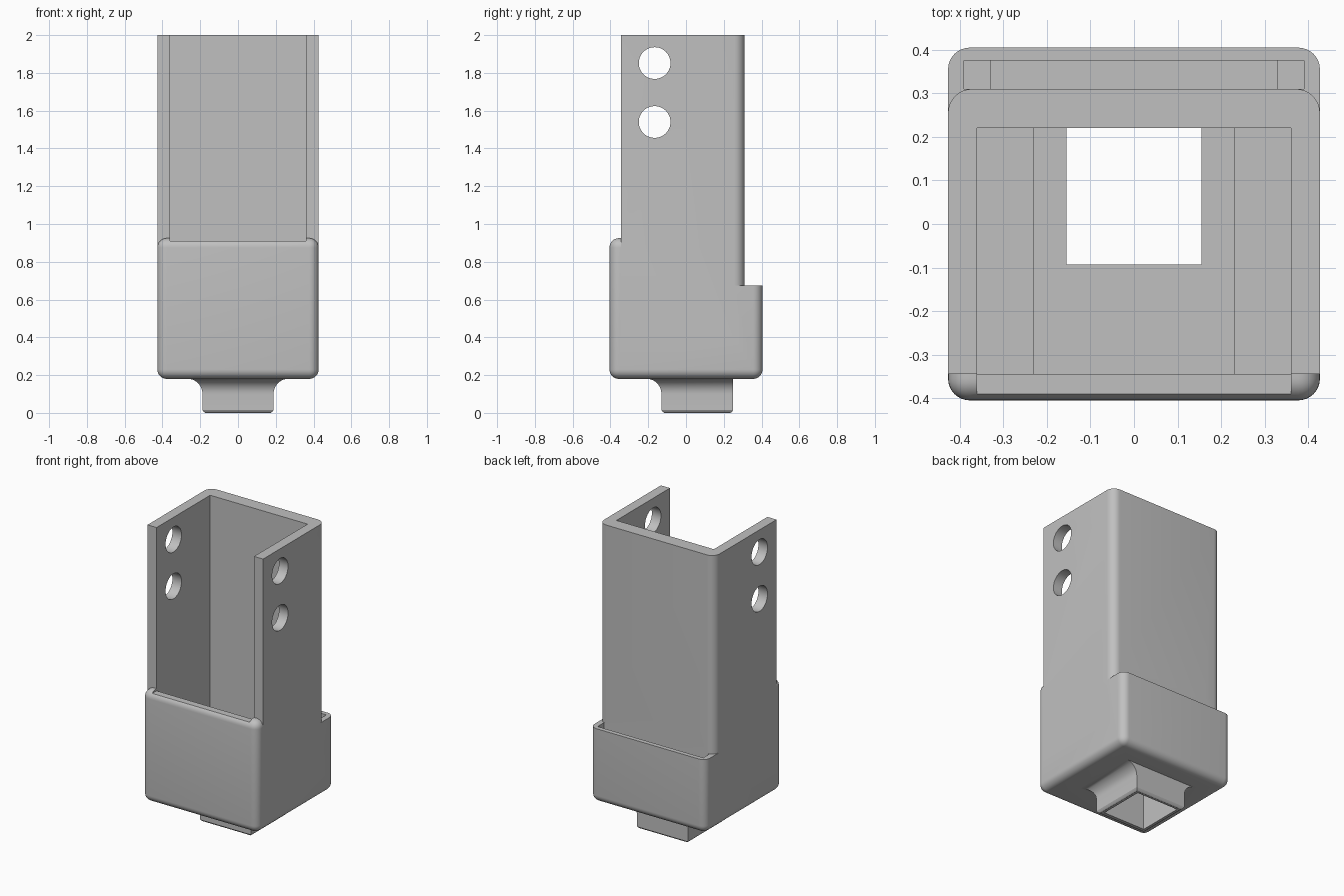
import bpy, bmesh, math
from mathutils import Matrix, Vector

cube = bpy.data.objects.get("Cube")
if cube:
    bpy.data.objects.remove(cube, do_unlink=True)

grey = bpy.data.materials.new("light grey plastic")
grey.use_nodes = True
colour = (0.53, 0.53, 0.53, 1)
grey.diffuse_color = colour
grey.node_tree.nodes["Principled BSDF"].inputs["Base Color"].default_value = colour


def finish(bm, name):
    bmesh.ops.recalc_face_normals(bm, faces=bm.faces)
    mesh = bpy.data.meshes.new(name)
    bm.to_mesh(mesh)
    bm.free()
    mesh.materials.append(grey)
    obj = bpy.data.objects.new(name, mesh)
    bpy.context.collection.objects.link(obj)
    return obj


def box(name, lo, hi, radius=0, pick=lambda edge: True):
    """Box between two corners, with the picked edges rounded."""
    lo, hi = Vector(lo), Vector(hi)
    bm = bmesh.new()
    bmesh.ops.create_cube(bm, size=1)
    for v in bm.verts:
        v.co = (lo + hi) / 2 + v.co * (hi - lo)
    if radius:
        bmesh.ops.bevel(bm, geom=[e for e in bm.edges if pick(e)], offset=radius,
                        segments=8, profile=0.5, affect='EDGES')
    return finish(bm, name)


def combine(target, tool, operation):
    mod = target.modifiers.new("combine", 'BOOLEAN')
    mod.operation = operation
    mod.solver = 'EXACT'
    mod.object = tool
    bpy.context.view_layer.objects.active = target
    bpy.ops.object.modifier_apply(modifier=mod.name)
    bpy.data.objects.remove(tool, do_unlink=True)


def cut(lo, hi):
    combine(body, box("cutter", lo, hi), 'DIFFERENCE')


W = 0.427        # half width
WALL = 0.36      # half width of the channel
FRONT, BACK = -0.345, 0.31

# Rounded lower housing, lowered at the back
body = box("holder_body", (-W, -0.405, 0.18), (W, 0.405, 0.925), 0.05)
cut((-1, 0.2, 0.675), (1, 1, 1.2))

# Tall upright with rounded back corners
upright = box("upright", (-W, FRONT, 0.4), (W, BACK, 2), 0.055,
              lambda e: all(v.co.y > 0 for v in e.verts)
              and abs(e.verts[0].co.z - e.verts[1].co.z) > 1)
combine(body, upright, 'UNION')

# Flared square spout, straight at the back
rings = [(0, -0.015), (0.006, -0.006), (0.016, 0)]
for i in range(9):
    a = math.pi / 2 * i / 8
    rings.append((0.10 + 0.081 * math.sin(a), 0.08 * (1 - math.cos(a))))
rings.append((0.215, 0.08))
bm = bmesh.new()
loops = []
for z, f in rings:
    x, y0, y1 = 0.188 + f, -0.13 - f, 0.25 + min(f, 0)
    loops.append([bm.verts.new((px, py, z))
                  for px, py in ((-x, y0), (x, y0), (x, y1), (-x, y1))])
for low, high in zip(loops, loops[1:]):
    for i in range(4):
        j = (i + 1) % 4
        bm.faces.new((low[i], low[j], high[j], high[i]))
bm.faces.new(loops[0])
bm.faces.new(loops[-1])
combine(body, finish(bm, "spout"), 'UNION')

# Open channel, inner cavity with side ledges, and spout opening
cut((-WALL, -1, 0.91), (WALL, 0.22, 2.2))
cut((-WALL, FRONT, 0.34), (WALL, 0.22, 1))
cut((-0.23, FRONT, 0.24), (0.23, 0.22, 0.5))
cut((-0.155, -0.093, -0.2), (0.155, 0.22, 0.4))

# Narrow slot behind the back wall, stepped at both ends
cut((-0.39, BACK, 0.45), (0.39, 0.375, 0.8))
cut((-0.33, BACK, 0.26), (0.33, 0.375, 0.6))

# Round holes through both side walls
for z in (1.852, 1.54):
    bm = bmesh.new()
    bmesh.ops.create_cone(bm, cap_ends=True, segments=48, radius1=0.084,
                          radius2=0.084, depth=2,
                          matrix=Matrix.Translation((0, -0.166, z))
                          @ Matrix.Rotation(math.pi / 2, 4, 'Y'))
    combine(body, finish(bm, "hole_cutter"), 'DIFFERENCE')

# Smooth the rounded edges only
bpy.ops.object.select_all(action='DESELECT')
body.select_set(True)
bpy.context.view_layer.objects.active = body
bpy.ops.object.shade_smooth_by_angle(angle=math.radians(30))
